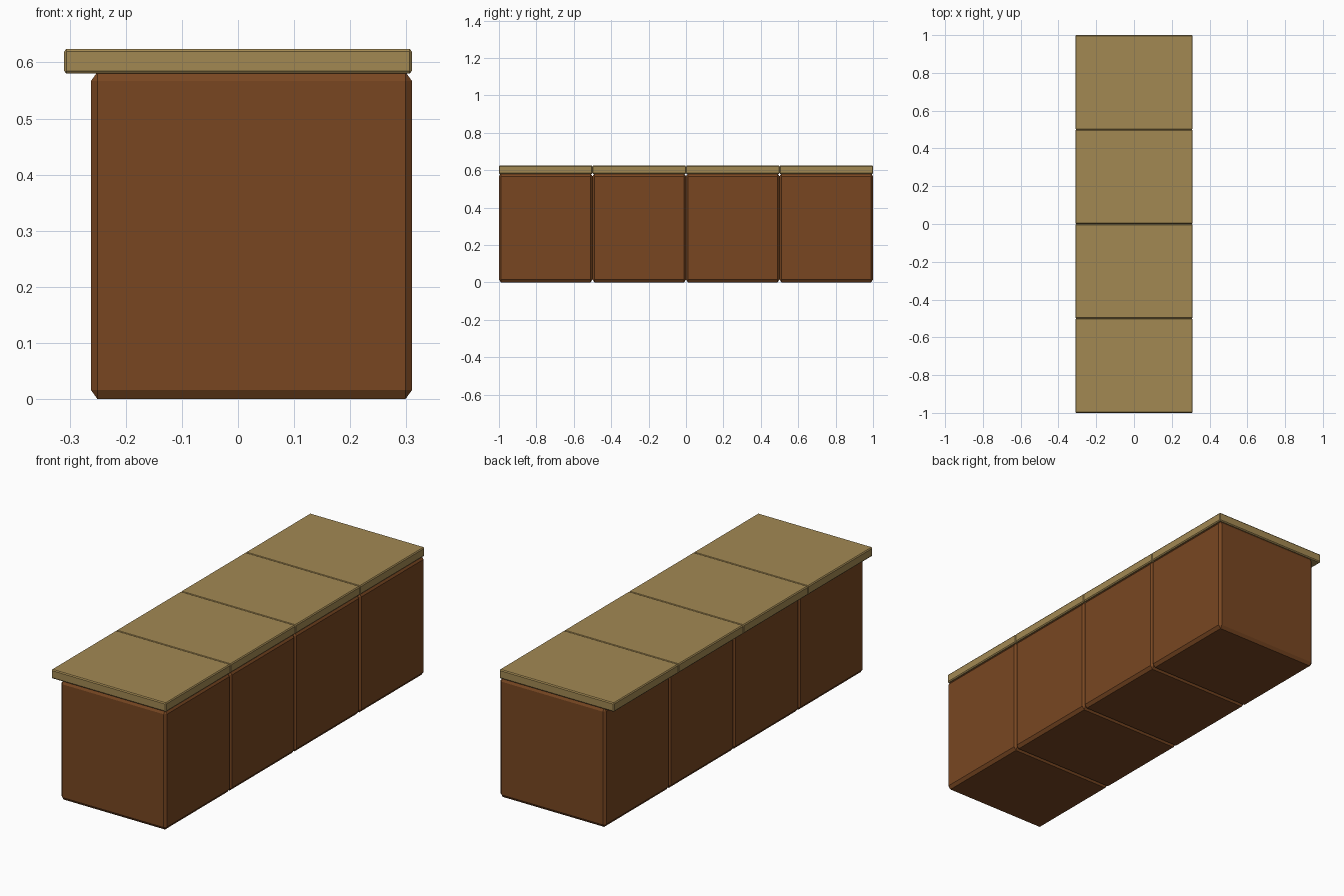
import bpy, bmesh
from mathutils import Vector

if "Cube" in bpy.data.objects:
    bpy.data.objects.remove(bpy.data.objects["Cube"])


def material(name, color):
    m = bpy.data.materials.new(name)
    m.diffuse_color = (*color, 1)
    m.use_nodes = True
    m.node_tree.nodes["Principled BSDF"].inputs["Base Color"].default_value = m.diffuse_color
    return m


brown = material("brown wood", (0.188, 0.062, 0.0155))
tan = material("tan worktop", (0.365, 0.25, 0.086))


def chamfered_box(name, low, high, chamfer, mat):
    """Flat-shaded box with a separate chamfer size for each axis."""
    low, high = Vector(low), Vector(high)
    centre, half = (low + high) / 2, (high - low) / 2
    bm = bmesh.new()
    bmesh.ops.create_cube(bm, size=2)
    bmesh.ops.bevel(bm, geom=bm.edges[:], offset=0.1, segments=1,
                    affect='EDGES', profile=0.5)
    # keep outer coordinates at full size, pull the inner ones in by the chamfer
    for v in bm.verts:
        for i in range(3):
            size = half[i] if abs(v.co[i]) > 0.99 else half[i] - chamfer[i]
            v.co[i] = size if v.co[i] > 0 else -size
    mesh = bpy.data.meshes.new(name)
    bm.to_mesh(mesh)
    bm.free()
    mesh.materials.append(mat)
    obj = bpy.data.objects.new(name, mesh)
    obj.location = centre
    bpy.context.collection.objects.link(obj)


# four identical counter units in a row along y
for i in range(4):
    y0, y1 = -1 + 0.5 * i, -0.5 + 0.5 * i
    # cabinet body, set back under the worktop on the left
    chamfered_box(f"cabinet_{i + 1}", (-0.262, y0, 0), (0.31, y1, 0.583),
                  (0.0115, 0.01, 0.016), brown)
    # worktop slab
    chamfered_box(f"worktop_{i + 1}", (-0.31, y0, 0.58), (0.31, y1, 0.624),
                  (0.004, 0.004, 0.005), tan)
